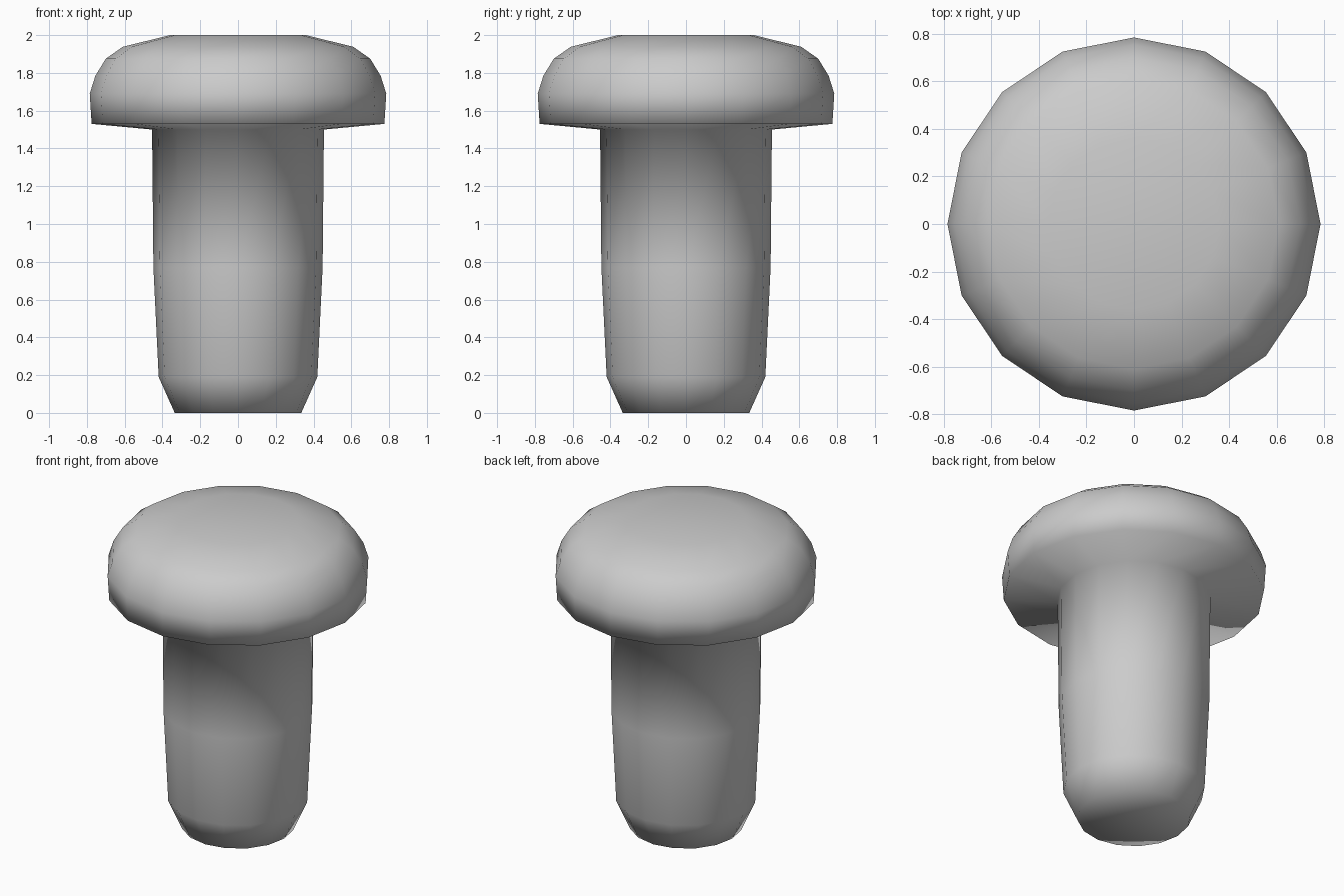
import bpy
import bmesh
from math import cos, sin, tau

cube = bpy.data.objects.get("Cube")
if cube:
    bpy.data.objects.remove(cube, do_unlink=True)

SIDES = 16

# Plain grey metal
metal = bpy.data.materials.new("grey_metal")
metal.use_nodes = True
grey = (0.6, 0.6, 0.6, 1)
metal.diffuse_color = grey
metal.node_tree.nodes["Principled BSDF"].inputs["Base Color"].default_value = grey


def lathe(name, profile):
    """Turn a (radius, height) profile around z, closing both ends at the axis."""
    bm = bmesh.new()
    rings = [[bm.verts.new((r * cos(tau * i / SIDES), r * sin(tau * i / SIDES), z))
              for i in range(SIDES)] for r, z in profile]
    bottom = bm.verts.new((0, 0, profile[0][1]))
    top = bm.verts.new((0, 0, profile[-1][1]))
    for i in range(SIDES):
        j = (i + 1) % SIDES
        for low, high in zip(rings, rings[1:]):
            bm.faces.new((low[i], low[j], high[j], high[i]))
        bm.faces.new((bottom, rings[0][j], rings[0][i]))
        bm.faces.new((top, rings[-1][i], rings[-1][j]))
    for face in bm.faces:
        face.smooth = True
    mesh = bpy.data.meshes.new(name)
    bm.to_mesh(mesh)
    bm.free()
    mesh.materials.append(metal)
    obj = bpy.data.objects.new(name, mesh)
    bpy.context.collection.objects.link(obj)
    return obj


# Shank with a chamfered tip, running into the domed head
shank = [(0.335, 0), (0.42, 0.19), (0.448, 0.77), (0.455, 1.5)]
head = [(0.775, 1.53), (0.785, 1.69), (0.755, 1.785),
        (0.7, 1.875), (0.61, 1.938), (0.36, 2)]
lathe("rivet_body", shank + head)
